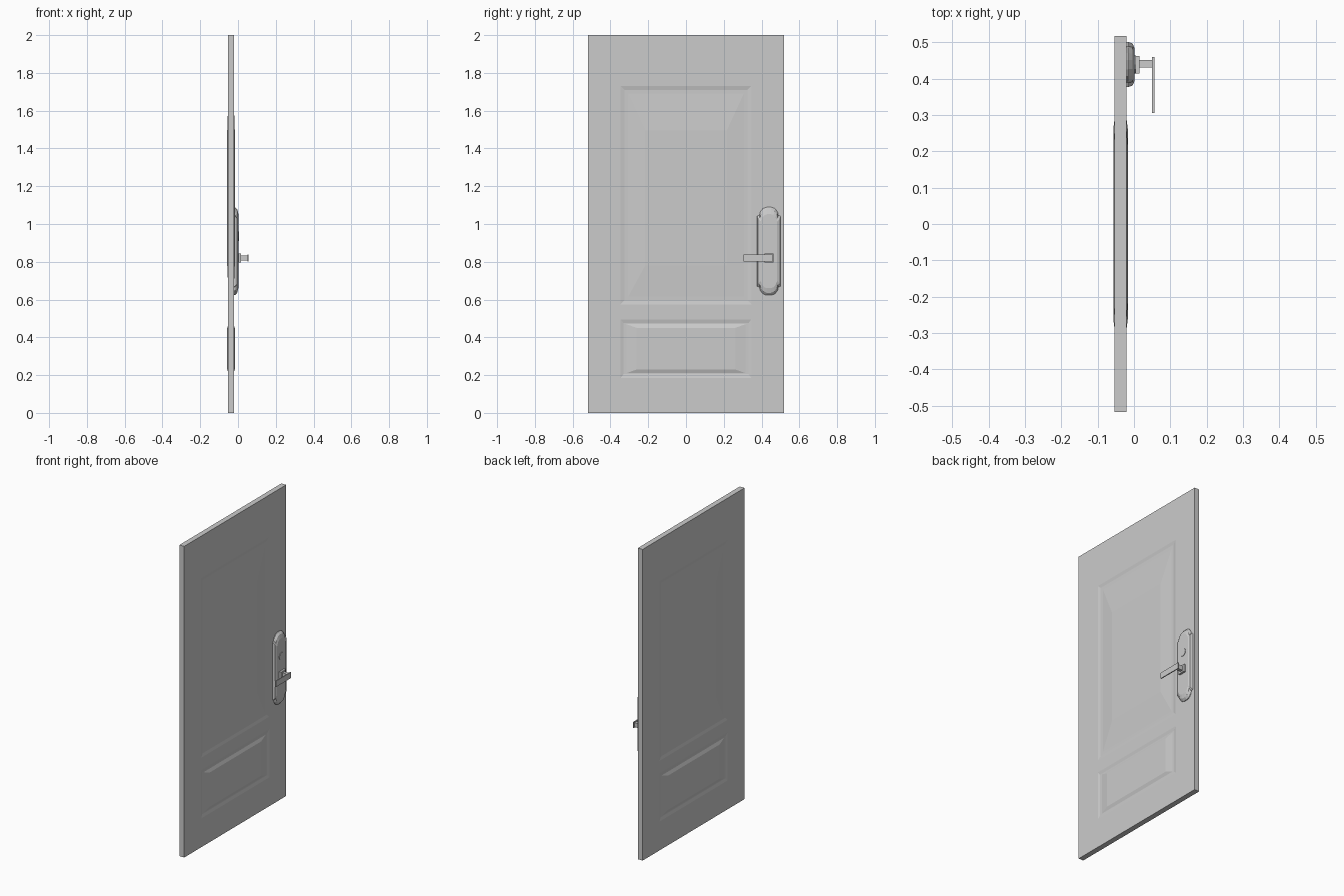
import bpy, bmesh, math

if "Cube" in bpy.data.objects:
    bpy.data.objects.remove(bpy.data.objects["Cube"])


def finish(name, bm):
    bmesh.ops.remove_doubles(bm, verts=bm.verts, dist=1e-5)
    bmesh.ops.recalc_face_normals(bm, faces=bm.faces)
    me = bpy.data.meshes.new(name)
    bm.to_mesh(me)
    bm.free()
    ob = bpy.data.objects.new(name, me)
    bpy.context.collection.objects.link(ob)
    return ob


def loft(bm, rings, cap_start=True):
    """Bridge a stack of equal-length point rings and cap the last one."""
    loops = [[bm.verts.new(p) for p in r] for r in rings]
    n = len(loops[0])
    for a, b in zip(loops, loops[1:]):
        for i in range(n):
            bm.faces.new((a[i], a[(i + 1) % n], b[(i + 1) % n], b[i]))
    bm.faces.new(loops[-1])
    if cap_start:
        bm.faces.new(loops[0])


def rect(x, y0, y1, z0, z1):
    return [(x, y0, z0), (x, y1, z0), (x, y1, z1), (x, y0, z1)]


def box(name, x0, x1, y0, y1, z0, z1):
    bm = bmesh.new()
    loft(bm, [rect(x0, y0, y1, z0, z1), rect(x1, y0, y1, z0, z1)])
    return finish(name, bm)


# Door slab with moulded panels on both faces
HW, XB, XF = 0.5175, -0.054, -0.020
PY = 0.346
# panel: z range, then (y inset, bottom inset, top inset, height) steps
panels = [
    (0.575, 1.73, [(0.02, 0.02, 0.02, -0.004), (0.04, 0.04, 0.04, -0.004),
                   (0.13, 0.205, 0.235, 0.003)]),
    (0.185, 0.495, [(0.015, 0.02, 0.02, -0.004), (0.03, 0.025, 0.025, -0.004),
                    (0.085, 0.045, 0.045, 0.003)]),
]
ys = [-HW, -PY, PY, HW]
zs = [0, 0.185, 0.495, 0.575, 1.73, 2.0]
bm = bmesh.new()
for x, out in ((XB, -1), (XF, 1)):
    for i in range(3):
        for j in range(5):
            if i == 1 and j in (1, 3):
                continue
            bm.faces.new([bm.verts.new(p) for p in
                          rect(x, ys[i], ys[i + 1], zs[j], zs[j + 1])])
    for z0, z1, steps in panels:
        rings = [rect(x, -PY, PY, z0, z1)]
        for dy, db, dt, h in steps:
            rings.append(rect(x + out * h, -PY + dy, PY - dy, z0 + db, z1 - dt))
        loft(bm, rings, cap_start=False)
for a, b in zip(ys, ys[1:]):
    for z in (0, 2.0):
        bm.faces.new([bm.verts.new(p) for p in
                      ((XB, a, z), (XB, b, z), (XF, b, z), (XF, a, z))])
for a, b in zip(zs, zs[1:]):
    for y in (-HW, HW):
        bm.faces.new([bm.verts.new(p) for p in
                      ((XB, y, a), (XB, y, b), (XF, y, b), (XF, y, a))])
finish("door_slab", bm)

# Escutcheon plate: notched outline, sloping up to a flat field
CY, CZ = 0.439, 0.856


def outline(x, quarter):
    q = quarter
    top = q + [(-a, b) for a, b in reversed(q)]
    pts = top + [(-a, -b) for a, b in top]
    return [(x, CY + a, CZ + b) for a, b in pts]


base = [(0.062, 0.186), (0.050, 0.190), (0.046, 0.208), (0.032, 0.226), (0.013, 0.233)]
lip = [(0.058, 0.172), (0.048, 0.174), (0.043, 0.194), (0.030, 0.212), (0.012, 0.220)]
field = [(0.044, 0.158), (0.040, 0.167), (0.034, 0.180), (0.024, 0.191), (0.010, 0.196)]
bm = bmesh.new()
loft(bm, [outline(XF - 0.002, base), outline(XF + 0.004, base),
          outline(-0.004, lip), outline(0.002, field)])
finish("escutcheon_plate", bm)

# Lock cylinder above the handle
bm = bmesh.new()
loft(bm, [[(x, CY + r * math.cos(t * math.tau / 12), 0.935 + r * math.sin(t * math.tau / 12))
           for t in range(12)] for x, r in ((0.0, 0.025), (0.005, 0.025))])
finish("lock_cylinder", bm)

# Lever handle: square rose, stem and flat lever
box("handle_rose", 0.0, 0.015, 0.415, 0.463, 0.796, 0.844)
box("handle_stem", 0.014, 0.052, 0.431, 0.452, 0.806, 0.834)
box("handle_lever", 0.050, 0.056, 0.305, 0.460, 0.801, 0.839)
